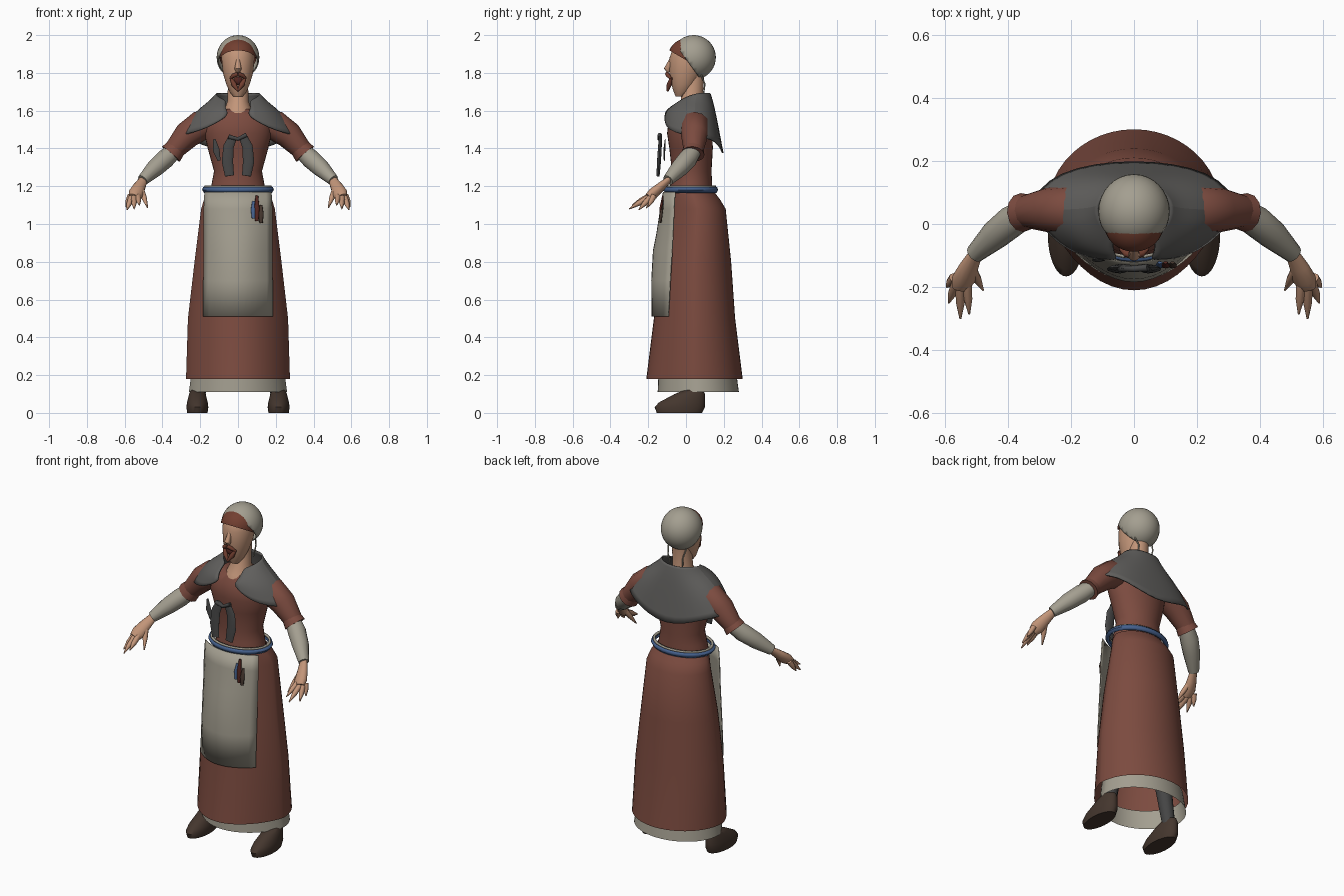
import bpy
import bmesh
import math
from mathutils import Vector

if "Cube" in bpy.data.objects:
    bpy.data.objects.remove(bpy.data.objects["Cube"], do_unlink=True)


def material(name, red, green, blue):
    mat = bpy.data.materials.new(name)
    mat.use_nodes = True
    color = (red, green, blue, 1)
    mat.diffuse_color = color
    mat.node_tree.nodes["Principled BSDF"].inputs["Base Color"].default_value = color
    return mat


wool = material("russet wool", .2, .07, .05)
linen = material("undyed linen", .37, .345, .28)
cloak = material("grey cloak", .115, .112, .107)
skin = material("skin", .54, .3, .19)
leather = material("brown leather", .058, .037, .027)
blue = material("blue belt", .06, .12, .27)
auburn = material("auburn hair", .17, .05, .03)
charcoal = material("charcoal cloth", .06, .06, .06)
dark_red = material("dark red", .09, .02, .015)


def finish(name, bm, mat, thickness=0, subdivide=0, mirror=False):
    """Turn a bmesh into a smooth object with optional modifiers."""
    bmesh.ops.recalc_face_normals(bm, faces=bm.faces)
    mesh = bpy.data.meshes.new(name)
    bm.to_mesh(mesh)
    bm.free()
    mesh.materials.append(mat)
    obj = bpy.data.objects.new(name, mesh)
    bpy.context.collection.objects.link(obj)
    bpy.ops.object.select_all(action='DESELECT')
    obj.select_set(True)
    bpy.context.view_layer.objects.active = obj
    bpy.ops.object.shade_smooth_by_angle(angle=math.radians(50))
    if mirror:
        obj.modifiers.new("Mirror", 'MIRROR').use_clip = True
    if subdivide:
        obj.modifiers.new("Subdivision", 'SUBSURF').levels = subdivide
        obj.modifiers["Subdivision"].render_levels = subdivide
    if thickness:
        obj.modifiers.new("Thickness", 'SOLIDIFY').thickness = thickness
    return obj


def bridge(name, rows, mat, closed=True, caps=True, **options):
    """Join rows of points with quads."""
    bm = bmesh.new()
    rows = [[bm.verts.new(p) for p in row] for row in rows]
    count = len(rows[0])
    for low, high in zip(rows, rows[1:]):
        for i in range(count if closed else count - 1):
            j = (i + 1) % count
            bm.faces.new((low[i], low[j], high[j], high[i]))
    if closed and caps:
        bm.faces.new(rows[0])
        bm.faces.new(rows[-1])
    return finish(name, bm, mat, **options)


def loft(name, rings, mat, cx=0, point=1, segments=32, **options):
    """Stack ovals (z, centre y, half width, half depth); point sharpens the front."""
    rows = []
    for z, cy, rx, ry in rings:
        row = []
        for i in range(segments):
            angle = math.tau * i / segments
            c = math.cos(angle)
            c = c ** point if c > 0 else c
            row.append((cx + rx * math.sin(angle), cy - ry * c, z))
        rows.append(row)
    return bridge(name, rows, mat, **options)


def tube(name, path, radii, mat, side=1, flat=1, segments=12):
    """Sweep a circle of changing radius along a path."""
    path = [Vector((x * side, y, z)) for x, y, z in path]
    rows = []
    for i, centre in enumerate(path):
        ahead = path[min(i + 1, len(path) - 1)]
        behind = path[max(i - 1, 0)]
        tangent = (ahead - behind).normalized()
        across = tangent.cross(Vector((0, 1, 0))).normalized()
        depth = across.cross(tangent) * flat
        angles = [math.tau * k / segments for k in range(segments)]
        rows.append([centre + radii[i] * (across * math.cos(a) + depth * math.sin(a))
                     for a in angles])
    return bridge(name, rows, mat)


def dome(name, centre, size, mat, cut_point, cut_normal, thickness=0):
    """Ellipsoid with everything in front of a slanted plane removed."""
    bm = bmesh.new()
    bmesh.ops.create_uvsphere(bm, u_segments=32, v_segments=20, radius=1)
    for v in bm.verts:
        v.co = Vector(c + s * p for c, s, p in zip(centre, size, v.co))
    if cut_normal:
        bmesh.ops.bisect_plane(bm, geom=bm.verts[:] + bm.edges[:] + bm.faces[:],
                               plane_co=cut_point, plane_no=cut_normal, clear_inner=True)
    return finish(name, bm, mat, thickness=thickness)


# Dress and underskirt, open at the bottom
loft("skirt", [(.18, .045, .275, .255), (.5, .045, .265, .215), (.8, .047, .23, .192),
               (1.08, .06, .195, .15), (1.13, .045, .18, .135), (1.17, .03, .155, .12)],
     wool, point=1.5, segments=48, caps=False)
loft("underskirt", [(.11, .065, .26, .215), (.22, .06, .245, .205)],
     linen, point=1.3, segments=48, caps=False)
loft("bodice", [(1.16, .025, .15, .115), (1.22, .028, .138, .11), (1.28, .03, .127, .105),
                (1.4, .027, .16, .115), (1.48, .02, .18, .12), (1.56, .025, .17, .115),
                (1.61, .035, .11, .085)], wool)

# Belt with a pale upper cord
loft("belt", [(1.165, .025, .18, .137), (1.18, .025, .19, .145), (1.195, .025, .185, .14)],
     blue, caps=False, thickness=.015)
loft("belt_cord", [(1.193, .025, .18, .135), (1.203, .025, .178, .133)],
     linen, caps=False, thickness=.012)

# Apron curved round the front: z, middle y, edge y, half width
apron = []
for z, middle, edge, width in [(.51, -.182, -.095, .185), (.7, -.184, -.085, .184),
                               (.86, -.175, -.075, .183), (.95, -.157, -.07, .182),
                               (1.08, -.137, -.065, .182), (1.17, -.122, -.06, .178)]:
    steps = [i / 6 for i in range(-6, 7)]
    apron.append([(width * t, middle + (edge - middle) * t * t, z) for t in steps])
bridge("apron", apron, linen, closed=False, thickness=.006)

# Shoulder cape: left half from front edge to middle of the back, mirrored
cape = [
    [(.06, -.03, 1.655), (.1, -.01, 1.67), (.13, .06, 1.695), (.08, .12, 1.695), (0, .135, 1.69)],
    [(.07, -.07, 1.63), (.13, -.05, 1.64), (.17, .05, 1.655), (.1, .14, 1.64), (0, .15, 1.64)],
    [(.06, -.11, 1.6), (.18, -.09, 1.58), (.27, .05, 1.595), (.2, .16, 1.54), (0, .175, 1.52)],
    [(.05, -.115, 1.57), (.2, -.11, 1.49), (.36, .05, 1.465), (.25, .175, 1.45), (0, .21, 1.34)],
]
bridge("shoulder_cape", cape, cloak, closed=False, mirror=True, subdivide=2, thickness=.008)

# Neck, head and nose
loft("neck", [(1.57, .02, .09, .095), (1.61, .02, .07, .08), (1.65, .03, .056, .058),
              (1.78, .04, .052, .055)], skin)
loft("head", [(1.675, -.03, .025, .025), (1.7, -.02, .045, .045), (1.74, -.01, .062, .068),
              (1.8, 0, .08, .088), (1.88, .013, .088, .1), (1.93, .02, .08, .09),
              (1.97, .025, .05, .055)], skin)
tube("nose", [(0, -.078, 1.875), (0, -.098, 1.82), (0, -.09, 1.805)], [.008, .019, .01], skin)

# Hair under a close-fitting cap
dome("hair", (0, .015, 1.89), (.098, .108, .095), auburn, (0, -.09, 1.92), (0, .5, .86))
dome("cap", (0, .04, 1.882), (.113, .118, .118), linen, (0, -.066, 1.965), (0, .81, .58),
     thickness=.006)

# Open mouth framed by moustache and beard
dome("mouth", (0, -.074, 1.76), (.024, .016, .024), dark_red, None, None)
for side, label in [(1, "left"), (-1, "right")]:
    tube(label + "_moustache", [(0, -.1, 1.795), (.025, -.094, 1.785), (.042, -.08, 1.77)],
         [.011, .011, .005], auburn, side)
    tube(label + "_beard", [(.04, -.078, 1.775), (.022, -.088, 1.74), (0, -.098, 1.705)],
         [.006, .014, .006], auburn, side)
    tube(label + "_cap_string", [(.06, .08, 1.79), (.05, .1, 1.74), (.04, .09, 1.67)],
         [.004, .004, .003], linen, side)

    # Arms
    tube(label + "_upper_sleeve", [(.13, .045, 1.53), (.2, .045, 1.52), (.27, .045, 1.47),
                                   (.345, .04, 1.385)], [.06, .08, .072, .052], wool, side)
    tube(label + "_sleeve_cuff", [(.325, .04, 1.405), (.355, .036, 1.37)],
         [.053, .062], wool, side)
    tube(label + "_forearm", [(.33, .045, 1.395), (.385, .01, 1.345), (.44, -.035, 1.295),
                              (.505, -.095, 1.232)], [.042, .051, .047, .03], linen, side)

    # Hand with tapered fingers
    tube(label + "_palm", [(.5, -.09, 1.235), (.523, -.135, 1.195), (.54, -.175, 1.16),
                           (.55, -.2, 1.14)], [.023, .033, .04, .03], skin, side, flat=.7)
    fingers = [((.57, -.17, 1.15), (.593, -.2, 1.09)), ((.565, -.19, 1.14), (.587, -.25, 1.075)),
               ((.55, -.2, 1.14), (.55, -.3, 1.08)), ((.53, -.19, 1.15), (.522, -.285, 1.1)),
               ((.515, -.14, 1.19), (.478, -.21, 1.085))]
    for base, tip in fingers:
        knuckle = Vector(base).lerp(Vector(tip), .5)
        tube(label + "_finger", [base, knuckle, tip], [.016, .014, .003], skin, side, segments=8)

    # Legs and shoes
    tube(label + "_leg", [(.21, .045, .09), (.17, .04, .35), (.11, .04, .7)],
         [.036, .048, .06], charcoal, side)
    loft(label + "_shoe", [(0, -.035, .054, .12), (.03, -.033, .058, .133),
                           (.055, -.022, .055, .122), (.1, .02, .044, .08),
                           (.12, .04, .034, .052)], leather, cx=.215 * side)

    # Gloves hanging at the chest
    tube(label + "_glove", [(.025, -.135, 1.465), (.05, -.138, 1.41), (.056, -.143, 1.33),
                            (.045, -.148, 1.255)], [.022, .028, .03, .024],
         charcoal, side, flat=.35)

# Small hanging things
tube("glove_tie", [(-.05, -.138, 1.462), (0, -.142, 1.45), (.045, -.138, 1.472)],
     [.012, .01, .012], charcoal)
tube("chest_knife", [(-.125, -.11, 1.45), (-.115, -.115, 1.39), (-.1, -.115, 1.335)],
     [.006, .018, .008], charcoal, flat=.3)
for label, x, top, bottom, mat in [("pouch", .082, 1.12, 1.03, blue),
                                   ("knife_sheath", .1, 1.15, 1.015, dark_red),
                                   ("key_case", .122, 1.1, 1.005, leather)]:
    tube("belt_" + label, [(x, -.122, top), (x, -.132, (top + bottom) / 2), (x, -.135, bottom)],
         [.007, .014, .009], mat, flat=.6)
